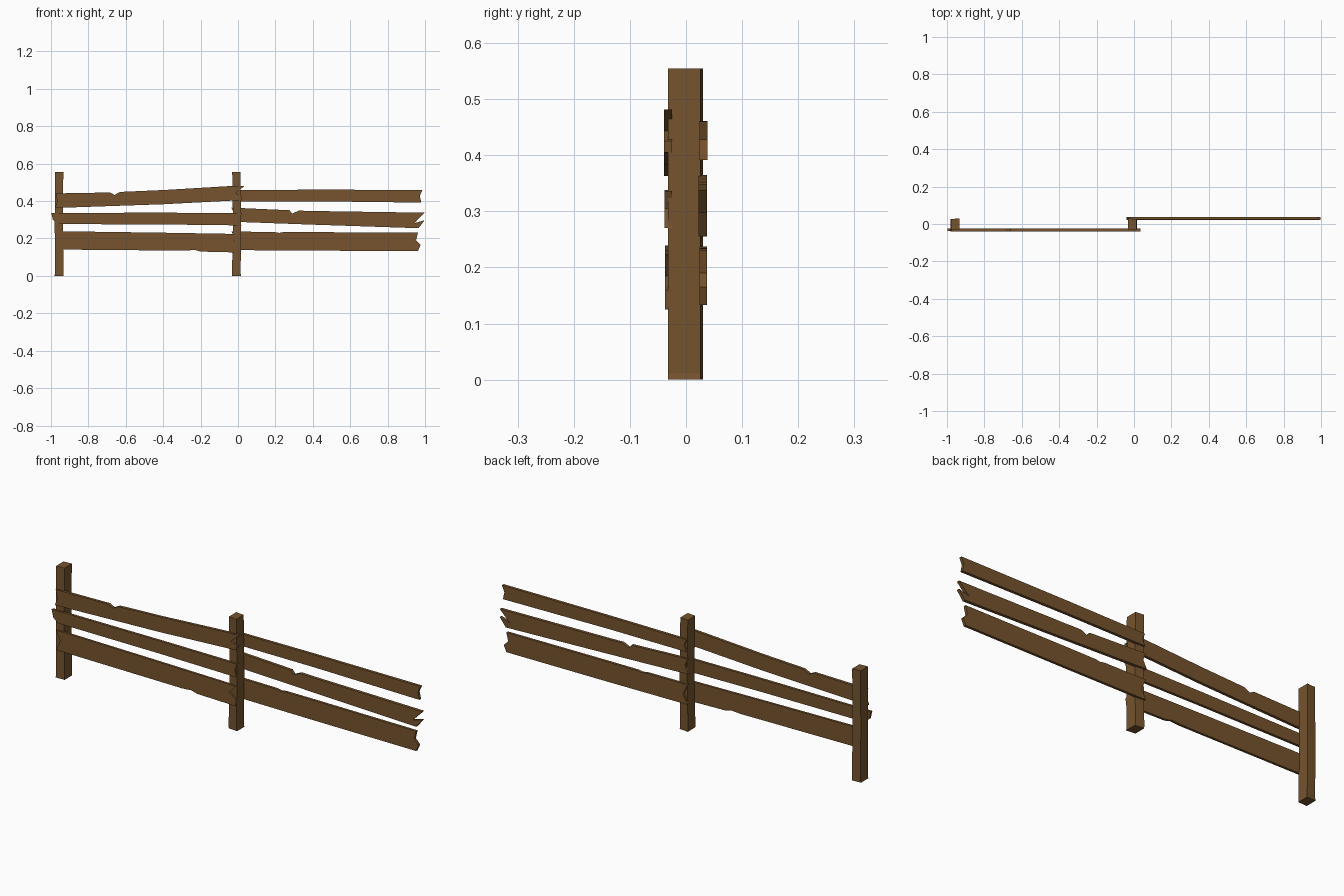
import bpy, bmesh

wood = bpy.data.materials.new("brown_wood")
wood.diffuse_color = (0.18, 0.087, 0.027, 1)


def finish(bm, name):
    bmesh.ops.recalc_face_normals(bm, faces=bm.faces)
    me = bpy.data.meshes.new(name)
    bm.to_mesh(me)
    bm.free()
    me.materials.append(wood)
    ob = bpy.data.objects.new(name, me)
    bpy.context.collection.objects.link(ob)


def post(name, x, lean):
    # Square post lofted through slightly uneven sections
    bm = bmesh.new()
    rings = []
    for z, dx, h in ((0, 0, 0.024), (0.012, lean, 0.023), (0.3, -lean, 0.022), (0.555, lean, 0.022)):
        rings.append([bm.verts.new((x + dx + sx * h, sy * 0.029 - 0.001 + sx * lean, z))
                      for sx, sy in ((-1, -1), (1, -1), (1, 1), (-1, 1))])
    for a, b in zip(rings, rings[1:]):
        for i in range(4):
            j = (i + 1) % 4
            bm.faces.new((a[i], a[j], b[j], b[i]))
    bm.faces.new(rings[0])
    bm.faces.new(rings[-1])
    finish(bm, name)


def plank(name, outline, y0, y1):
    # Ragged outline in x/z, extruded to the plank thickness
    bm = bmesh.new()
    face = bm.faces.new([bm.verts.new((x, y0, z)) for x, z in outline])
    ext = bmesh.ops.extrude_face_region(bm, geom=[face])
    for v in ext["geom"]:
        if isinstance(v, bmesh.types.BMVert):
            v.co.y = y1
    bmesh.ops.triangulate(bm, faces=[f for f in bm.faces if len(f.verts) > 4])
    finish(bm, name)


post("left_post", -0.957, 0.001)
post("middle_post", -0.007, -0.002)

# Left bay planks, nailed to the front
plank("front_top_plank", [
    (-0.98, 0.363), (-0.4, 0.383), (0.018, 0.405), (0.02, 0.425), (-0.012, 0.443), (0.036, 0.482),
    (-0.03, 0.481), (-0.4, 0.459), (-0.63, 0.449), (-0.66, 0.433), (-0.685, 0.446), (-0.975, 0.441),
    (-0.965, 0.40)], -0.039, -0.025)
plank("front_middle_plank", [
    (-0.965, 0.277), (-0.4, 0.275), (0.018, 0.27), (0.008, 0.305), (0.022, 0.336),
    (-0.4, 0.338), (-0.998, 0.337), (-0.99, 0.30)], -0.038, -0.025)
plank("front_bottom_plank", [
    (-0.972, 0.141), (-0.28, 0.135), (-0.23, 0.139), (-0.2, 0.13), (0.012, 0.125), (0.016, 0.16),
    (-0.022, 0.185), (0.012, 0.224), (-0.4, 0.231), (-0.975, 0.239), (-0.952, 0.19)], -0.037, -0.025)

# Right bay planks, nailed to the back
plank("back_top_plank", [
    (-0.03, 0.399), (0.4, 0.399), (0.98, 0.392), (0.972, 0.428), (0.986, 0.46),
    (0.4, 0.461), (-0.03, 0.459), (-0.015, 0.43)], 0.024, 0.038)
plank("back_middle_plank", [
    (-0.04, 0.29), (0.4, 0.274), (0.965, 0.255), (0.998, 0.298), (0.943, 0.282), (0.998, 0.338),
    (0.4, 0.347), (0.325, 0.349), (0.29, 0.333), (0.275, 0.351), (-0.035, 0.365), (-0.02, 0.33)], 0.022, 0.037)
plank("back_bottom_plank", [
    (-0.035, 0.138), (0.4, 0.135), (0.962, 0.133), (0.976, 0.165), (0.952, 0.19), (0.962, 0.231),
    (0.4, 0.234), (0.24, 0.234), (0.22, 0.23), (0.19, 0.235), (-0.035, 0.237), (-0.01, 0.185)], 0.024, 0.037)
